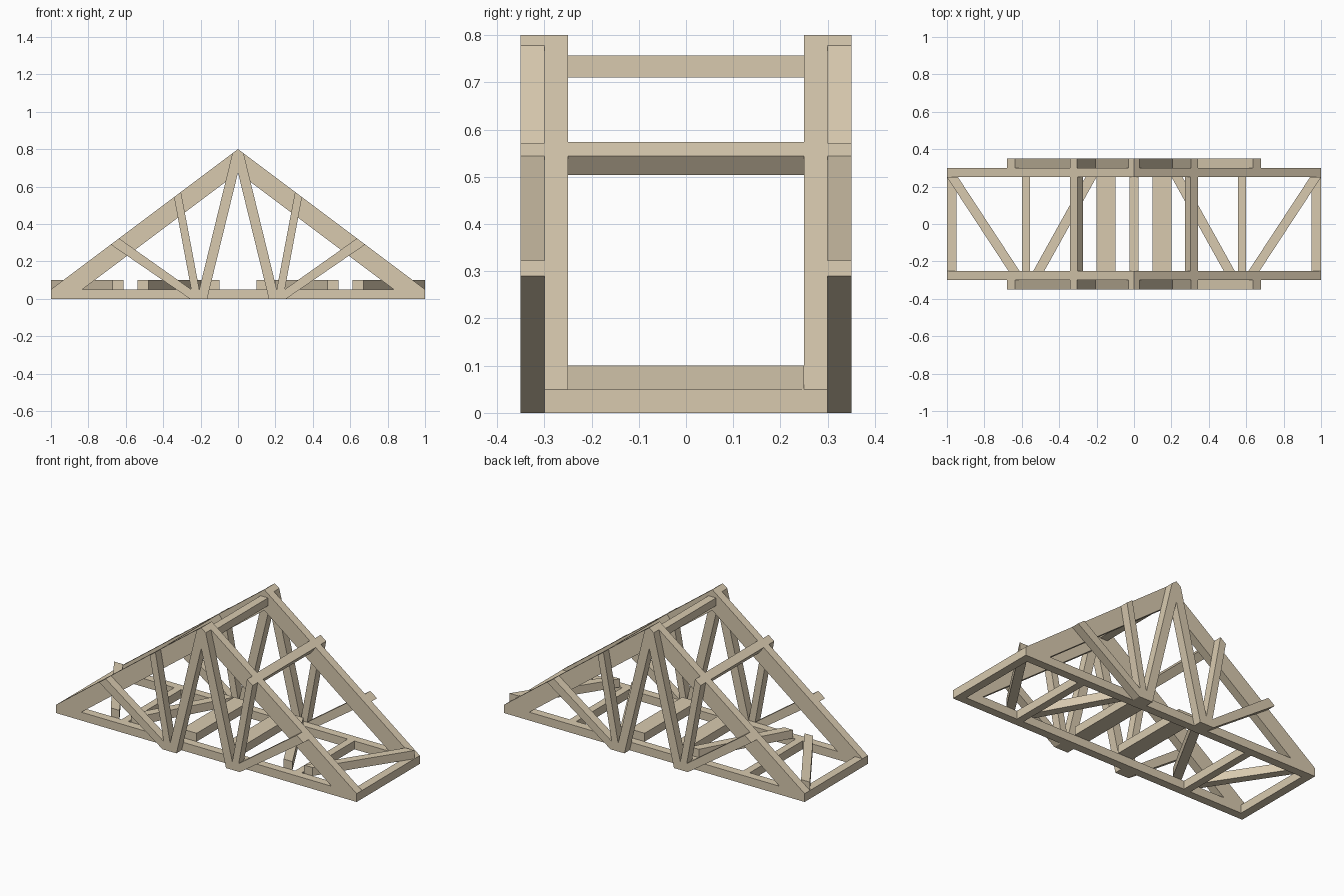
import bpy
import bmesh
from mathutils import Vector

cube = bpy.data.objects.get("Cube")
if cube:
    bpy.data.objects.remove(cube, do_unlink=True)

# One timber colour for everything
wood = bpy.data.materials.new("pale_timber")
wood.use_nodes = True
TIMBER = (0.69, 0.59, 0.43, 1)
wood.diffuse_color = TIMBER
wood.node_tree.nodes["Principled BSDF"].inputs["Base Color"].default_value = TIMBER


def prism(name, outline, axis, low, high):
    """Extrude an outline: (x, z) along y, or (x, y) along z."""
    def place(p, d):
        return Vector((p[0], d, p[1])) if axis == "y" else Vector((p[0], p[1], d))
    bm = bmesh.new()
    verts = [bm.verts.new(place(p, low)) for p in outline]
    face = bm.faces.new(verts)
    ext = bmesh.ops.extrude_face_region(bm, geom=[face])
    moved = [g for g in ext["geom"] if isinstance(g, bmesh.types.BMVert)]
    bmesh.ops.translate(bm, verts=moved, vec=place((0, 0), high - low))
    bmesh.ops.recalc_face_normals(bm, faces=bm.faces)
    mesh = bpy.data.meshes.new(name)
    bm.to_mesh(mesh)
    bm.free()
    mesh.materials.append(wood)
    obj = bpy.data.objects.new(name, mesh)
    bpy.context.collection.objects.link(obj)
    return obj


def rect(x0, x1, z0, z1):
    return [(x0, z0), (x1, z0), (x1, z1), (x0, z1)]


def roof(x):
    """Point on the upper edge of the rafter at x (left-hand slope)."""
    return (x, 0.05 + 0.75 * (x + 1))


T = 0.05        # timber thickness
INNER = 0.25    # inner face of each truss
OUTER = 0.30    # outer face of the chords

rafter = [(-1, T), (0, 0.8), (0, 0.675), (-0.833, T)]
webs = {
    "king_web": [(0, 0.8), roof(-0.03), (-0.207, T), (-0.2, 0), (-0.165, 0), (0, 0.675)],
    "middle_web": [roof(-0.342), roof(-0.305), (-0.207, T), (-0.2, 0), (-0.24, 0), (-0.25, T)],
    "outer_web": [roof(-0.68), roof(-0.636), (-0.25, T), (-0.24, 0), (-0.257, 0)],
}
# Purlin turned to lie flush with the roof slope
a, b = Vector(roof(-0.342)), Vector(roof(-0.302))
drop = Vector((0.6, -0.8)) * T
purlin = [a, b, b + drop, a + drop]

# Two trusses, front and back
for end, s in (("front", -1), ("back", 1)):
    near, far = sorted((s * INNER, s * OUTER))
    prism(end + "_bottom_chord", rect(-1, 1, 0, T), "y", near, far)
    lo, hi = sorted((s * OUTER, s * (OUTER + T)))
    for side, m in (("right", 1), ("left", -1)):
        def flip(pts):
            return [(m * p[0], p[1]) for p in pts]
        prism(f"{end}_{side}_rafter", flip(rafter), "y", near, far)
        for name, pts in webs.items():
            prism(f"{end}_{side}_{name}", flip(pts), "y", lo, hi)

# Timbers joining the trusses
prism("ridge_beam", rect(-0.025, 0.025, 0.71, 0.757), "y", -INNER, INNER)
for side, m in (("right", 1), ("left", -1)):
    def flip(pts):
        return [(m * p[0], p[1]) for p in pts]
    prism(side + "_purlin", flip(purlin), "y", -INNER, INNER)
    prism(side + "_end_beam", flip(rect(-1, -0.95, 0, T)), "y", -INNER, INNER)
    prism(side + "_floor_strut", flip(rect(-0.6, -0.555, 0, T)), "y", -INNER, INNER)
    prism(side + "_floor_plank", flip(rect(-0.2, -0.1, T, 2 * T)), "y", -INNER, INNER)
    # Flat diagonal braces above the struts
    for name, top, bottom in (("outer_brace", -1, -0.672), ("inner_brace", -0.26, -0.538)):
        w = 0.059
        pts = [(top, INNER), (top + w, INNER), (bottom + w, -INNER), (bottom, -INNER)]
        prism(f"{side}_{name}", flip(pts), "z", T, 2 * T)
